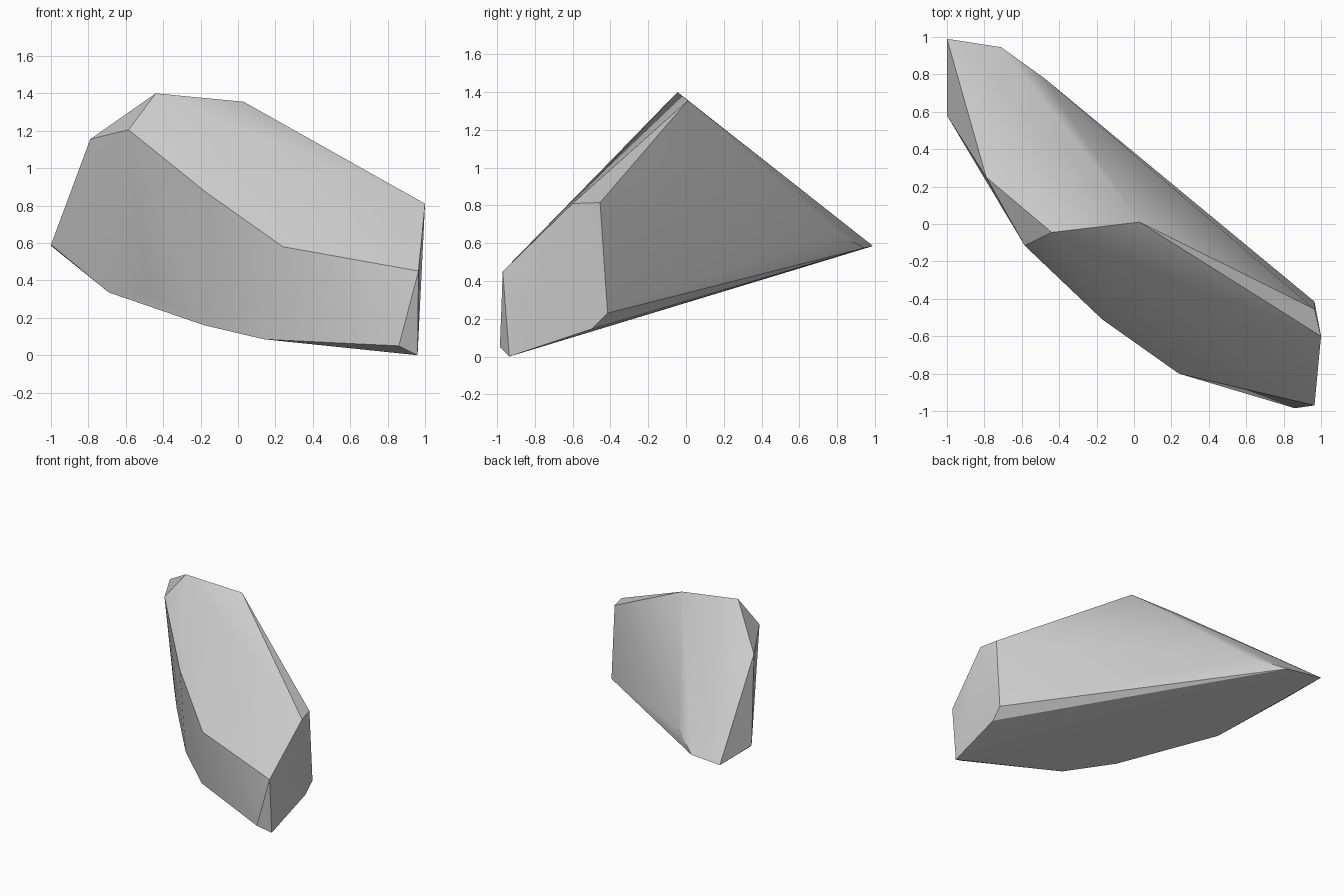
import bpy
import bmesh
from math import radians
from mathutils import Vector

# Remove the default cube
default_cube = bpy.data.objects.get("Cube")
if default_cube:
    bpy.data.objects.remove(default_cube, do_unlink=True)


def make_material(name, colour):
    material = bpy.data.materials.new(name)
    material.use_nodes = True
    material.diffuse_color = colour
    material.node_tree.nodes["Principled BSDF"].inputs["Base Color"].default_value = colour
    return material


def make_hull(name, corners, material, smooth_angle):
    """Wrap a convex faceted stone around its corner points."""
    bm = bmesh.new()
    for corner in corners:
        bm.verts.new(Vector(corner))
    result = bmesh.ops.convex_hull(bm, input=bm.verts[:])
    loose = {e for e in result["geom_interior"] + result["geom_unused"]
             if isinstance(e, bmesh.types.BMVert)}
    bmesh.ops.delete(bm, geom=list(loose), context="VERTS")
    bmesh.ops.dissolve_limit(bm, angle_limit=radians(1), verts=bm.verts[:], edges=bm.edges[:])
    bmesh.ops.recalc_face_normals(bm, faces=bm.faces[:])
    mesh = bpy.data.meshes.new(name)
    bm.to_mesh(mesh)
    bm.free()
    mesh.materials.append(material)
    stone = bpy.data.objects.new(name, mesh)
    bpy.context.collection.objects.link(stone)
    bpy.ops.object.select_all(action="DESELECT")
    stone.select_set(True)
    bpy.context.view_layer.objects.active = stone
    bpy.ops.object.shade_smooth_by_angle(angle=smooth_angle)
    return stone


# Ridge along the top, running down to the front corner
crest = [(-.79, .25, 1.155), (-.585, -.115, 1.205), (-.44, -.045, 1.4), (.03, .01, 1.355)]
shoulder = [(-.17, -.51, .87), (.24, -.8, .58), (.965, -.97, .45)]

# Blunt end on the left side
blunt_end = [(1, -.6, .81), (.965, -.455, .815), (.965, -.415, .23), (.96, -.5, .145),
             (.96, -.935, 0), (.86, -.985, .05)]

# Pointed tail at the back
tail = [(-1, .99, .585), (-1, .58, .59), (-.71, .945, .575), (-.48, .78, .66)]

# Tilted underside rim
underside = [(.14, -.67, .085), (-.18, -.42, .16), (-.47, -.12, .32), (-.69, .157, .335)]

stone_grey = make_material("stone grey", (.6, .6, .6, 1))
make_hull("rock", crest + shoulder + blunt_end + tail + underside, stone_grey, radians(30))
